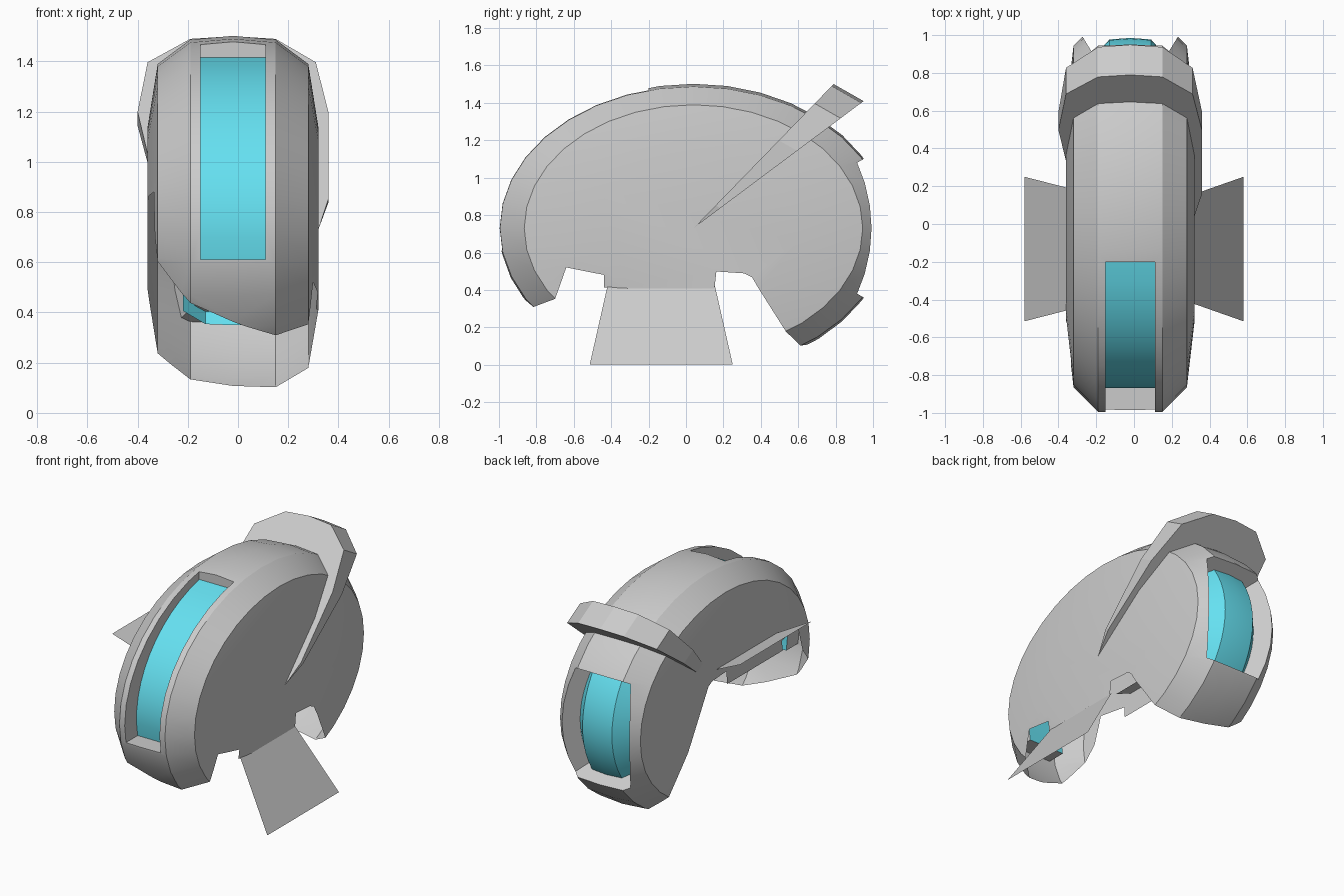
import bpy, bmesh
from math import sin, cos, radians, pi

if "Cube" in bpy.data.objects:
    bpy.data.objects.remove(bpy.data.objects["Cube"])

CX, CY, CZ = -0.02, 0.04, 0.73          # hub of the whole shell


def ell(deg, ry, rz):
    t = radians(deg)
    return CY + ry * cos(t), CZ + rz * sin(t)


def make(name, verts, faces, mats=(), idx=None, recalc=True):
    me = bpy.data.meshes.new(name)
    me.from_pydata(verts, [], faces)
    for m in mats:
        me.materials.append(m)
    if idx:
        me.polygons.foreach_set("material_index", idx)
    if recalc:
        bm = bmesh.new()
        bm.from_mesh(me)
        bmesh.ops.recalc_face_normals(bm, faces=bm.faces)
        bm.to_mesh(me)
        bm.free()
    ob = bpy.data.objects.new(name, me)
    bpy.context.collection.objects.link(ob)
    return ob


def prism(name, pa, pb, mats, hole_sides, hole_all=False):
    """Solid between two outlines; chosen side faces are marked as holes."""
    n = len(pa)
    faces = [[i, (i + 1) % n, n + (i + 1) % n, n + i] for i in range(n)]
    faces += [list(range(n)), list(range(n, 2 * n))]
    idx = [1 if hole_all or i in hole_sides else 0 for i in range(n + 2)]
    return make(name, pa + pb, faces, mats, idx)


def smooth(ob, deg=25):
    bpy.ops.object.select_all(action='DESELECT')
    ob.select_set(True)
    bpy.context.view_layer.objects.active = ob
    bpy.ops.object.shade_smooth_by_angle(angle=radians(deg))


wall = bpy.data.materials.new("wall")
hole = bpy.data.materials.new("hole")
cyan = bpy.data.materials.new("cyan")
cyan.diffuse_color = (0.13, 0.75, 0.88, 1)
cyan.use_nodes = True
cyan.node_tree.nodes["Principled BSDF"].inputs["Base Color"].default_value = cyan.diffuse_color

# shell: elliptical rings lofted across x (half width, y radius, z radius)
half = [(0.34, 0.56, 0.41), (0.30, 0.905, 0.66), (0.17, 1.035, 0.757)]
rings = [(-w, a, b) for w, a, b in half] + [(0, 1.04, 0.772)] + half[::-1]
N = 36
verts, faces = [], []
for x, a, b in rings:
    verts += [(CX + x, *ell(i * 360 / N, a, b)) for i in range(N)]
for r in range(len(rings) - 1):
    for i in range(N):
        j = (i + 1) % N
        faces.append([r * N + i, r * N + j, (r + 1) * N + j, (r + 1) * N + i])
faces += [list(range(N)), list(range((len(rings) - 1) * N, len(rings) * N))]
shell = make("shell", verts, faces, [wall])

# front window cutter: slot with a curved floor
arc = [ell(105.3 + 84.4 * i / 12, 0.91, 0.71) for i in range(13)]
slot = arc + [(-1.4, 0.61), (-1.4, 1.7), (-0.2, 1.7)]
front_cut = prism("front_window_cutter", [(-0.15, *p) for p in slot],
                  [(0.11, *p) for p in slot], [wall, hole], set(range(12)))


# rear window cutter: flared block
def rect(y, hx, hz):
    return [(CX + sx * hx, y, CZ + sz * hz)
            for sx, sz in ((-1, -1), (1, -1), (1, 1), (-1, 1))]


rear_cut = prism("rear_window_cutter", rect(0.8, 0.135, 0.285), rect(1.15, 0.35, 0.484),
                 [wall, hole], {4})

# underside cutter: slanted opening, higher on the left
under = [(-1.3, -0.35), (-0.806, 0.215), (-0.698, 0.339), (-0.64, 0.52), (-0.44, 0.49),
         (-0.44, 0.42), (0.15, 0.42), (0.16, 0.51), (0.31, 0.50), (0.35, 0.48),
         (0.54, 0.16), (1.0, -0.58), (-1.3, -0.58)]


def slanted(x):
    d = x - 0.30
    return [(x, y + 0.116 * d, z - 0.569 * d) for y, z in under]


under_cut = prism("underside_cutter", slanted(-0.5), slanted(0.5), [wall, hole], (), True)

for cutter in (front_cut, rear_cut, under_cut):
    mod = shell.modifiers.new("cut", 'BOOLEAN')
    mod.operation = 'DIFFERENCE'
    mod.solver = 'EXACT'
    mod.material_mode = 'TRANSFER'
    mod.object = cutter
bpy.context.view_layer.update()
dg = bpy.context.evaluated_depsgraph_get()
me = bpy.data.meshes.new_from_object(shell.evaluated_get(dg))
shell.modifiers.clear()
shell.data = me
for cutter in (front_cut, rear_cut, under_cut):
    bpy.data.objects.remove(cutter)

# open the holes so the shell is hollow
holes = {i for i, m in enumerate(me.materials) if m and m.name == "hole"}
bm = bmesh.new()
bm.from_mesh(me)
bmesh.ops.delete(bm, geom=[f for f in bm.faces if f.material_index in holes], context='FACES')
for f in bm.faces:
    f.material_index = 0
bm.to_mesh(me)
bm.free()
me.materials.clear()
smooth(shell)


# windows: curved strips set into the slots
def strip(name, section, a0, a1, ry, rz, n=12):
    k = len(section)
    v = [(CX + x, *ell(a0 + (a1 - a0) * i / n, ry + d, rz + d))
         for i in range(n + 1) for x, d in section]
    f = [[i * k + j, i * k + j + 1, (i + 1) * k + j + 1, (i + 1) * k + j]
         for i in range(n) for j in range(k - 1)]
    ob = make(name, v, f, [cyan], recalc=False)
    smooth(ob)
    return ob


strip("front_window", [(0.13, 0), (-0.13, 0)], 105.3, 189.7, 0.91, 0.71)
strip("rear_window", [(-0.2, -0.1), (-0.11, 0), (0, 0.008), (0.11, 0), (0.2, -0.1)],
      -32, 32, 0.937, 0.71)

# crest: wedge-shaped band arching over the back, narrowing to the hub
outer = [(0.34, 0), (0.38, 0.17), (0.38, 0.655), (0.33, 0.93), (0.17, 1.06), (0, 1.075),
         (-0.17, 1.06), (-0.34, 0.93), (-0.38, 0.655), (-0.34, 0.42)]
inner = [(0.33, 0), (0.33, 0.15), (0.31, 0.5), (0.28, 0.7), (0.15, 0.8), (0, 0.81),
         (-0.15, 0.8), (-0.28, 0.7), (-0.31, 0.55), (-0.33, 0.42)]
verts = [(CX + x, CY + r * dy, CZ + r * dz)
         for dy, dz in ((0.697, 0.717), (0.846, 0.632)) for row in (outer, inner)
         for x, r in row]
n = len(outer)
faces = []
for i in range(n - 1):
    ring = [0, n, 3 * n, 2 * n]          # front outer, front inner, rear inner, rear outer
    for a, b in zip(ring, ring[1:] + ring[:1]):
        faces.append([a + i, b + i, b + i + 1, a + i + 1])
faces.append([n - 1, 2 * n - 1, 4 * n - 1, 3 * n - 1])
make("crest", verts, faces)

# side fins: thin flat sheets
for name, xi, zi, xo, zo in (("right_fin", 0.31, 0.42, 0.58, 0.0),
                             ("left_fin", -0.21, 0.86, -0.58, 1.053)):
    make(name, [(xi, -0.42, zi), (xi, 0.155, zi), (xo, 0.25, zo), (xo, -0.515, zo)],
         [[0, 1, 2, 3]], recalc=False)
